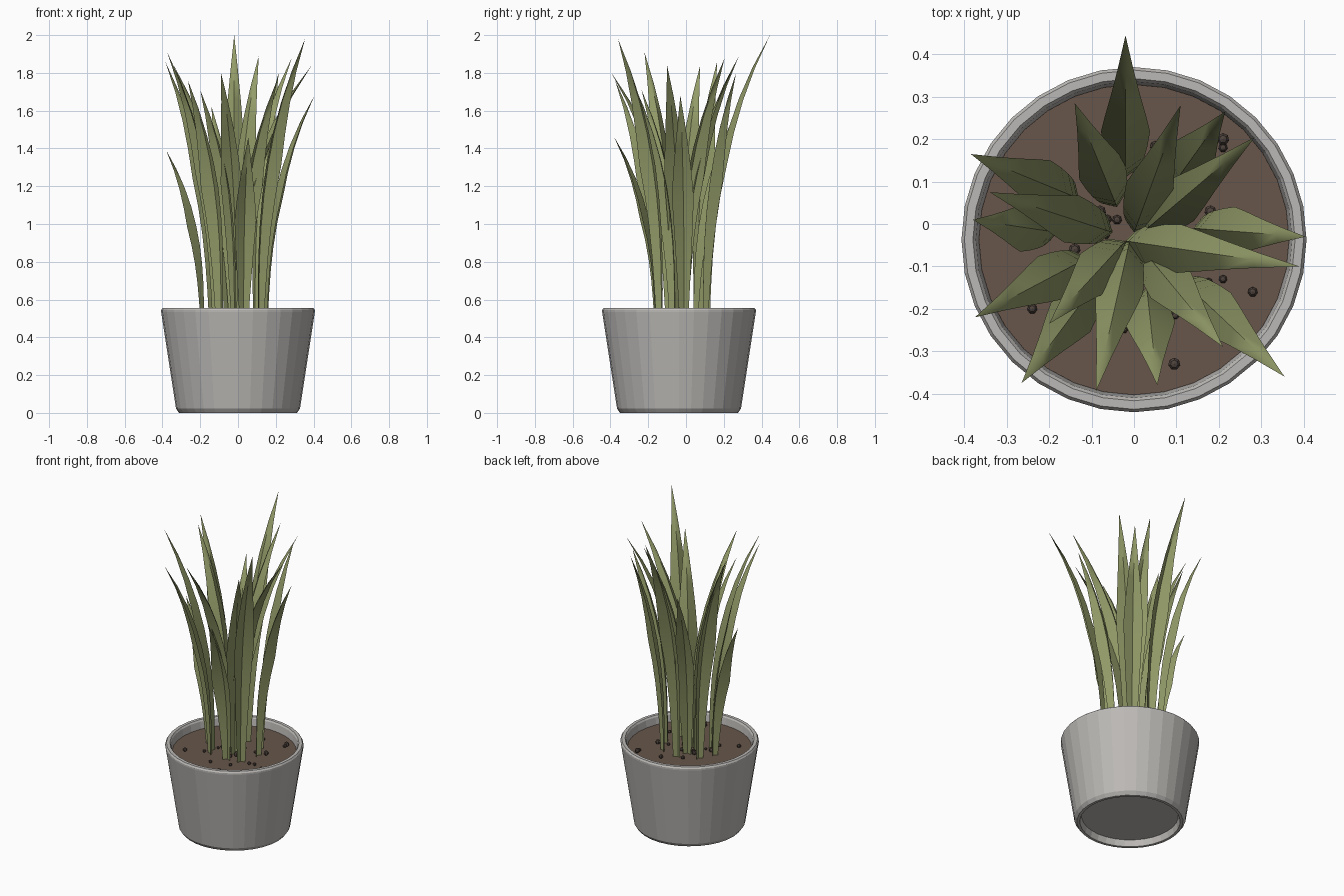
import bpy, bmesh, math, random
from mathutils import Vector

cube = bpy.data.objects.get("Cube")
if cube:
    bpy.data.objects.remove(cube, do_unlink=True)

random.seed(4)
CENTRE = Vector((0, -0.037, 0))
SOIL_Z = 0.5


def material(name, rgb):
    mat = bpy.data.materials.new(name)
    mat.use_nodes = True
    mat.diffuse_color = (*rgb, 1)
    mat.node_tree.nodes["Principled BSDF"].inputs["Base Color"].default_value = (*rgb, 1)
    return mat


def add_object(name, bm, mat):
    mesh = bpy.data.meshes.new(name)
    bm.to_mesh(mesh)
    bm.free()
    mesh.materials.append(mat)
    obj = bpy.data.objects.new(name, mesh)
    bpy.context.collection.objects.link(obj)
    return obj


def lathe(name, profile, mat, sides=32):
    """Spin a radius/height profile, capping both ends."""
    bm = bmesh.new()
    rings = []
    for r, z in profile:
        rings.append([bm.verts.new(CENTRE + Vector((r * math.cos(a), r * math.sin(a), z)))
                      for a in (math.tau * i / sides for i in range(sides))])
    for low, high in zip(rings, rings[1:]):
        for i in range(sides):
            j = (i + 1) % sides
            bm.faces.new((low[i], low[j], high[j], high[i]))
    bm.faces.new(rings[0][::-1])
    bm.faces.new(rings[-1])
    return add_object(name, bm, mat)


stone = material("pale_grey_pot", (0.50, 0.485, 0.465))
earth = material("brown_soil", (0.135, 0.092, 0.068))
grit = material("dark_brown_pebble", (0.075, 0.055, 0.045))
green = material("olive_leaf", (0.29, 0.33, 0.14))

# Pot with recessed base, bevelled lip and inner wall
lathe("pot", [(0.285, 0.04), (0.295, 0), (0.312, 0), (0.328, 0.022), (0.407, 0.535),
              (0.407, 0.545), (0.400, 0.555), (0.380, 0.555), (0.373, 0.545),
              (0.364, SOIL_Z - 0.02)], stone)

# Soil
lathe("soil", [(0.36, SOIL_Z - 0.015), (0.366, SOIL_Z)], earth)


# Leaves: folded blades whose crease faces the middle of the plant
def leaf(name, start, tip, steps=9):
    base, end = Vector((*start, SOIL_Z - 0.01)), Vector(tip)
    out = Vector((end.x - base.x, end.y - base.y, 0))
    direction = out.normalized()
    side = Vector((-direction.y, direction.x, 0))
    bm = bmesh.new()
    rows = []
    for i in range(steps):
        t = i / steps
        spine = base + out * t ** 2.7
        spine.z = base.z + (end.z - base.z) * t
        half = 0.058 * (0.4 + 1.1 * t if t < 0.55 else 1 - ((t - 0.55) / 0.45) ** 1.35)
        slope = 2.7 * out.length * t ** 1.7 / (end.z - base.z)
        back = (direction - Vector((0, 0, slope))).normalized() * half * 0.7
        rows.append([bm.verts.new(p) for p in
                     (spine + back - side * half, spine, spine + back + side * half)])
    for low, high in zip(rows, rows[1:]):
        for k in range(2):
            bm.faces.new((low[k], low[k + 1], high[k + 1], high[k]))
    point = bm.verts.new(end)
    for k in range(2):
        bm.faces.new((rows[-1][k], rows[-1][k + 1], point))
    for face in bm.faces:
        face.normal_flip()
    obj = add_object(name, bm, green)
    for poly in obj.data.polygons:
        poly.use_smooth = True
    # Keep the central crease crisp
    for edge in obj.data.edges:
        edge.use_edge_sharp = all(v % 3 == 1 for v in edge.vertices)


LEAVES = [
    ((-0.02, 0.11), (-0.02, 0.445, 2.0)),
    ((0.0, -0.02), (0.11, 0.28, 1.89)),
    ((0.09, 0.09), (0.215, 0.265, 1.8)),
    ((0.02, -0.02), (0.285, 0.205, 1.88)),
    ((0.14, -0.01), (0.405, -0.03, 1.68)),
    ((-0.02, -0.04), (0.39, -0.10, 1.84)),
    ((0.11, -0.13), (0.355, -0.36, 1.98)),
    ((0.02, -0.06), (0.21, -0.29, 1.77)),
    ((0.03, -0.15), (0.055, -0.38, 1.46)),
    ((-0.01, -0.04), (-0.09, -0.395, 1.8)),
    ((-0.09, -0.14), (-0.265, -0.375, 1.76)),
    ((-0.02, -0.04), (-0.2, -0.235, 1.71)),
    ((-0.11, -0.08), (-0.375, -0.22, 1.91)),
    ((-0.18, -0.02), (-0.38, 0.01, 1.39)),
    ((-0.13, 0.06), (-0.385, 0.165, 1.86)),
    ((-0.05, -0.02), (-0.34, 0.075, 1.84)),
    ((-0.04, 0.04), (-0.14, 0.285, 1.62)),
]
for n, (start, tip) in enumerate(LEAVES, 1):
    leaf(f"leaf_{n}", start, tip)

# Pebbles scattered on the soil
spots = [(0.21, 0.2), (0.18, 0.03), (0.28, -0.16), (0.21, -0.13), (0.095, -0.33),
         (-0.24, -0.2), (-0.14, -0.06), (-0.08, 0.03), (-0.04, 0.01), (0.21, 0.18)]
for n in range(16):
    angle, reach = random.uniform(0, math.tau), random.uniform(0.05, 0.24)
    spots.append((reach * math.cos(angle), CENTRE.y + reach * math.sin(angle)))
bm = bmesh.new()
for x, y in spots:
    size = random.uniform(0.008, 0.016)
    new = bmesh.ops.create_uvsphere(bm, u_segments=7, v_segments=5, radius=size)["verts"]
    bmesh.ops.translate(bm, verts=new, vec=(x, y, SOIL_Z + size * 0.7))
add_object("pebbles", bm, grit)
